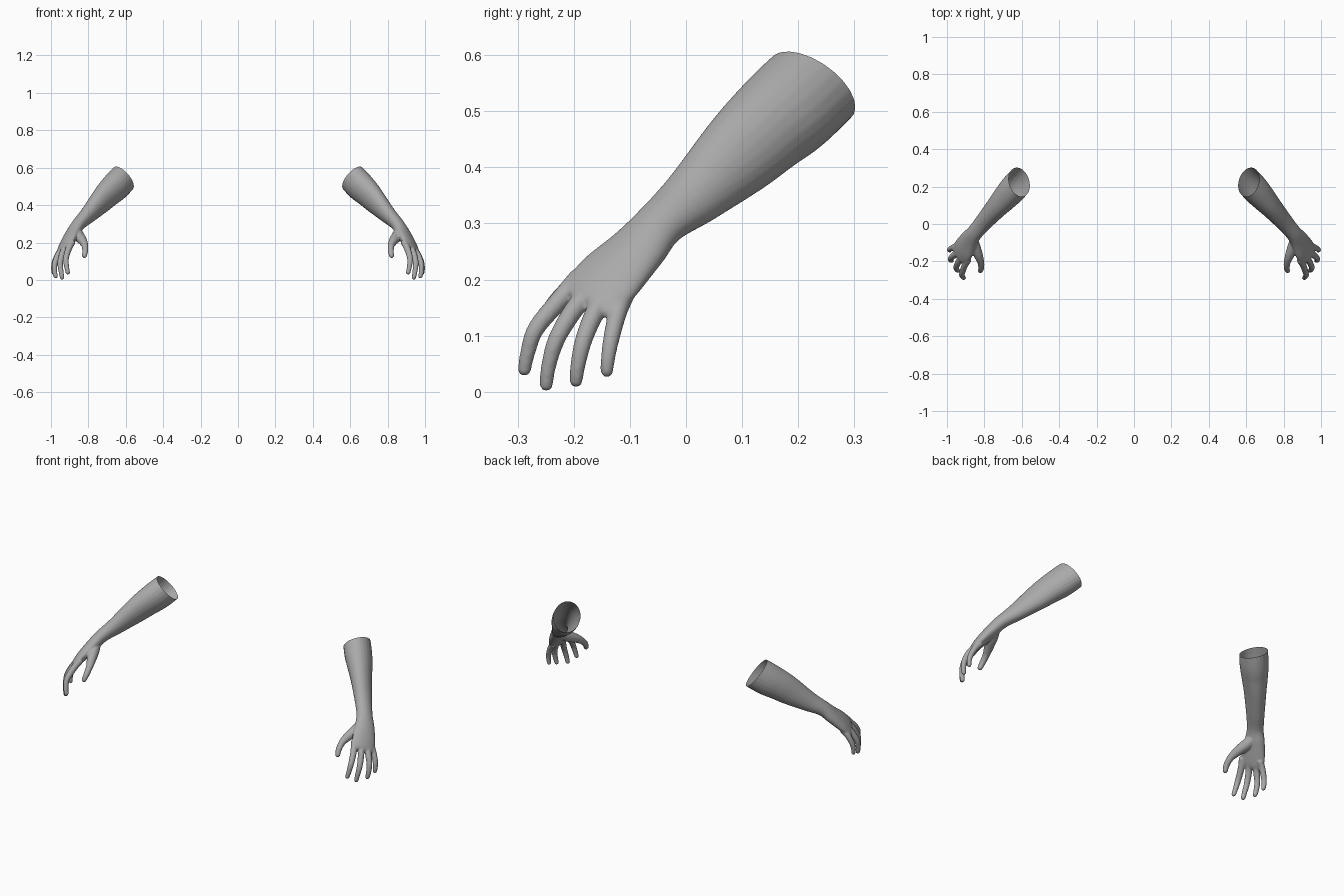
import bpy, bmesh, math
from mathutils import Vector

if "Cube" in bpy.data.objects:
    bpy.data.objects.remove(bpy.data.objects["Cube"])

skin = bpy.data.materials.new("neutral_grey")
skin.diffuse_color = (0.4, 0.4, 0.4, 1)
skin.use_nodes = True
skin.node_tree.nodes["Principled BSDF"].inputs["Base Color"].default_value = skin.diffuse_color

ARM = Vector((0.17, -0.73, 0.65))     # long axis of the forearm section
HAND = Vector((-0.49, -0.82, 0.29))   # across the knuckles


def spline(rows, steps=5):
    """Smoothly interpolate rows of numbers."""
    out = []
    for i in range(len(rows) - 1):
        p0, p1 = rows[max(i - 1, 0)], rows[i]
        p2, p3 = rows[i + 1], rows[min(i + 2, len(rows) - 1)]
        for s in range(steps):
            t = s / steps
            out.append([0.5 * (2 * b + (c - a) * t + (2 * a - 5 * b + 4 * c - d) * t * t
                               + (3 * b - a - 3 * c + d) * t ** 3)
                        for a, b, c, d in zip(p0, p1, p2, p3)])
    out.append(list(rows[-1]))
    return out


def tube(bm, rows, round_tip=True, sides=24):
    """Closed loft; row = x, y, z, half width, half thickness, turn from ARM to HAND."""
    rows = spline(rows)
    if round_tip:
        end, prev = Vector(rows[-1][:3]), Vector(rows[-2][:3])
        d, (a, b, k) = (end - prev).normalized(), rows[-1][3:]
        for j in range(1, 6):
            ang = math.radians(16 * j)
            rows.append([*(end + d * b * math.sin(ang)),
                         a * math.cos(ang), b * math.cos(ang), k])
    rings = []
    for i, (x, y, z, a, b, k) in enumerate(rows):
        tan = Vector(rows[min(i + 1, len(rows) - 1)][:3]) - Vector(rows[max(i - 1, 0)][:3])
        tan.normalize()
        u = ARM.lerp(HAND, k)
        u = (u - tan * u.dot(tan)).normalized()
        v = tan.cross(u)
        rings.append([bm.verts.new(Vector((x, y, z))
                                   + u * a * math.cos(2 * math.pi * s / sides)
                                   + v * b * math.sin(2 * math.pi * s / sides))
                      for s in range(sides)])
    for r, q in zip(rings, rings[1:]):
        for s in range(sides):
            t = (s + 1) % sides
            bm.faces.new((r[s], r[t], q[t], q[s]))
    bm.faces.new(rings[0][::-1])
    bm.faces.new(rings[-1])


def digit(bm, points, radii):
    tube(bm, [[*p, r, r, 1] for p, r in zip(points, radii)], sides=16)


bm = bmesh.new()

# forearm, wrist and palm
tube(bm, [
    (0.56, 0.285, 0.60, 0.085, 0.068, 0),
    (0.64, 0.195, 0.515, 0.089, 0.073, 0),
    (0.69, 0.14, 0.467, 0.083, 0.066, 0),
    (0.735, 0.09, 0.42, 0.075, 0.056, 0),
    (0.80, 0.015, 0.35, 0.056, 0.044, 0.3),
    (0.85, -0.045, 0.30, 0.046, 0.036, 0.8),
    (0.88, -0.085, 0.255, 0.055, 0.034, 1),
    (0.91, -0.135, 0.205, 0.067, 0.029, 1),
    (0.93, -0.165, 0.17, 0.064, 0.022, 1),
    (0.938, -0.178, 0.156, 0.056, 0.014, 1)], round_tip=False)

# four fingers
finger_r = (0.018, 0.0175, 0.0155, 0.0135, 0.012)
digit(bm, [(0.885, -0.19, 0.205), (0.905, -0.222, 0.167), (0.92, -0.267, 0.113),
           (0.916, -0.282, 0.07), (0.91, -0.288, 0.04)], finger_r)
digit(bm, [(0.91, -0.165, 0.185), (0.935, -0.197, 0.15), (0.95, -0.23, 0.095),
           (0.946, -0.245, 0.045), (0.94, -0.249, 0.013)], finger_r)
digit(bm, [(0.93, -0.14, 0.175), (0.957, -0.163, 0.14), (0.979, -0.183, 0.09),
           (0.98, -0.193, 0.045), (0.975, -0.196, 0.02)], finger_r)
digit(bm, [(0.935, -0.11, 0.17), (0.96, -0.122, 0.14), (0.981, -0.133, 0.095),
           (0.987, -0.139, 0.06), (0.985, -0.141, 0.037)],
      [r * 0.95 for r in finger_r])

# thumb with its fleshy base
digit(bm, [(0.865, -0.075, 0.265), (0.853, -0.115, 0.238), (0.833, -0.165, 0.212),
           (0.819, -0.205, 0.185), (0.817, -0.235, 0.155), (0.821, -0.25, 0.13)],
      (0.026, 0.03, 0.025, 0.0185, 0.016, 0.0135))

mesh = bpy.data.meshes.new("arm_parts")
bm.to_mesh(mesh)
bm.free()

# fuse the parts into one skin
parts = bpy.data.objects.new("arm_parts", mesh)
bpy.context.collection.objects.link(parts)
fuse = parts.modifiers.new("fuse", 'REMESH')
fuse.mode = 'VOXEL'
fuse.voxel_size = 0.004
soft = parts.modifiers.new("soften", 'SMOOTH')
soft.factor = 0.5
soft.iterations = 6
dg = bpy.context.evaluated_depsgraph_get()
fused = bpy.data.meshes.new_from_object(parts.evaluated_get(dg))
bpy.data.objects.remove(parts)

# open elbow end, then one arm per side
for name, side in (("left_arm", 1), ("right_arm", -1)):
    bm = bmesh.new()
    bm.from_mesh(fused)
    bmesh.ops.bisect_plane(bm, geom=bm.verts[:] + bm.edges[:] + bm.faces[:],
                           plane_co=(0.635, 0.165, 0.60), plane_no=(-0.63, 0.41, 0.66),
                           clear_outer=True)
    if side < 0:
        bmesh.ops.scale(bm, vec=(-1, 1, 1), verts=bm.verts)
        bmesh.ops.reverse_faces(bm, faces=bm.faces)
    for f in bm.faces:
        f.smooth = True
        f.material_index = 0
    me = bpy.data.meshes.new(name)
    bm.to_mesh(me)
    bm.free()
    me.materials.append(skin)
    bpy.context.collection.objects.link(bpy.data.objects.new(name, me))
